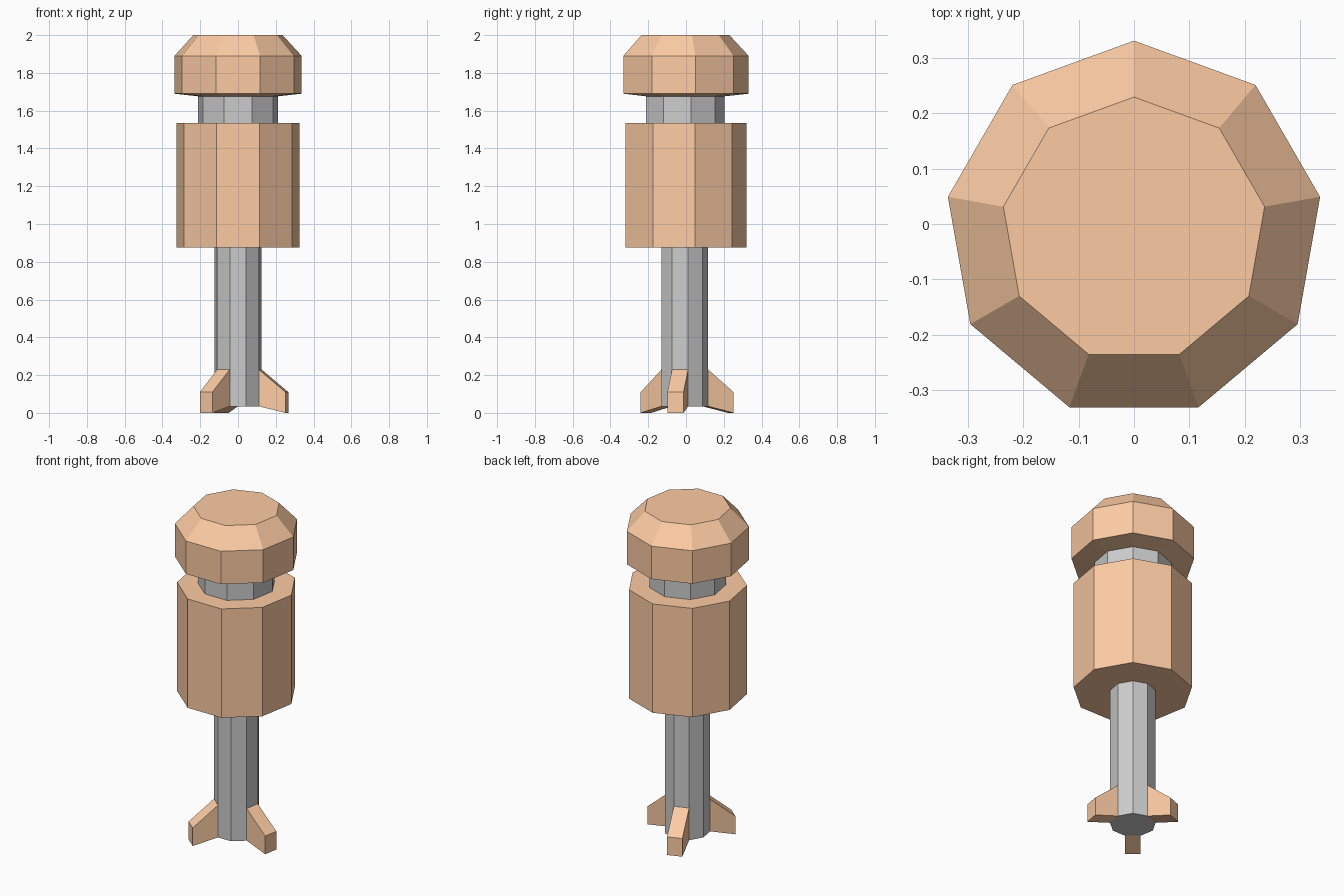
import bpy, bmesh
from math import cos, sin, radians

if "Cube" in bpy.data.objects:
    bpy.data.objects.remove(bpy.data.objects["Cube"])

SIDES = 9
CY = -0.0103          # shared axis offset so the nonagon's bounds are centred
SHAFT_R, NECK_R, BODY_R, CAP_R = 0.127, 0.215, 0.33, 0.342

orange = bpy.data.materials.new("orange")
orange.diffuse_color = (0.98, 0.6, 0.37, 1)
orange.use_nodes = True
orange.node_tree.nodes["Principled BSDF"].inputs["Base Color"].default_value = orange.diffuse_color


def finish(name, bm, mat):
    mesh = bpy.data.meshes.new(name)
    bm.to_mesh(mesh)
    bm.free()
    if mat:
        mesh.materials.append(mat)
    obj = bpy.data.objects.new(name, mesh)
    bpy.context.collection.objects.link(obj)
    return obj


def lathe(name, profile, mat=None, cap_bottom=False, cap_top=False):
    """Nine-sided turning of (radius, z) points listed from bottom to top."""
    bm = bmesh.new()
    rings = []
    for r, z in profile:
        angles = [radians(90 + 360 / SIDES * k) for k in range(SIDES)]
        rings.append([bm.verts.new((r * cos(a), CY + r * sin(a), z)) for a in angles])
    for lo, hi in zip(rings, rings[1:]):
        for i in range(SIDES):
            j = (i + 1) % SIDES
            bm.faces.new((lo[i], lo[j], hi[j], hi[i]))
    if cap_bottom:
        bm.faces.new(rings[0][::-1])
    if cap_top:
        bm.faces.new(rings[-1])
    return finish(name, bm, mat)


def fin(name, angle):
    """Swept block growing out of one flat of the shaft."""
    inner, outer = SHAFT_R * cos(radians(20)), 0.263
    half = SHAFT_R * sin(radians(20))
    profile = [(inner, 0.035), (outer, 0.0), (outer, 0.11), (inner, 0.23)]
    c, s = cos(radians(angle)), sin(radians(angle))
    bm = bmesh.new()
    sides = [[bm.verts.new((r * c - w * s, CY + r * s + w * c, z)) for r, z in profile]
             for w in (-half, half)]
    bm.faces.new(sides[0])
    bm.faces.new(sides[1][::-1])
    for i in range(3):   # the side against the shaft stays open
        bm.faces.new((sides[0][i], sides[1][i], sides[1][i + 1], sides[0][i + 1]))
    bmesh.ops.recalc_face_normals(bm, faces=bm.faces)
    return finish(name, bm, orange)


# Grey handle and neck
lathe("shaft", [(SHAFT_R, 0.035), (SHAFT_R, 0.875)], cap_bottom=True)
lathe("neck", [(NECK_R, 1.535), (NECK_R, 1.676)])

# Orange barrel and bevelled head
lathe("barrel", [(SHAFT_R, 0.875), (BODY_R, 0.875), (BODY_R, 1.535), (NECK_R, 1.535)], orange)
lathe("head", [(NECK_R, 1.676), (CAP_R, 1.69), (CAP_R, 1.89), (0.24, 2.0)], orange, cap_top=True)

# Three fins around the foot
for n in range(3):
    fin(f"fin_{n + 1}", -10 + 120 * n)
